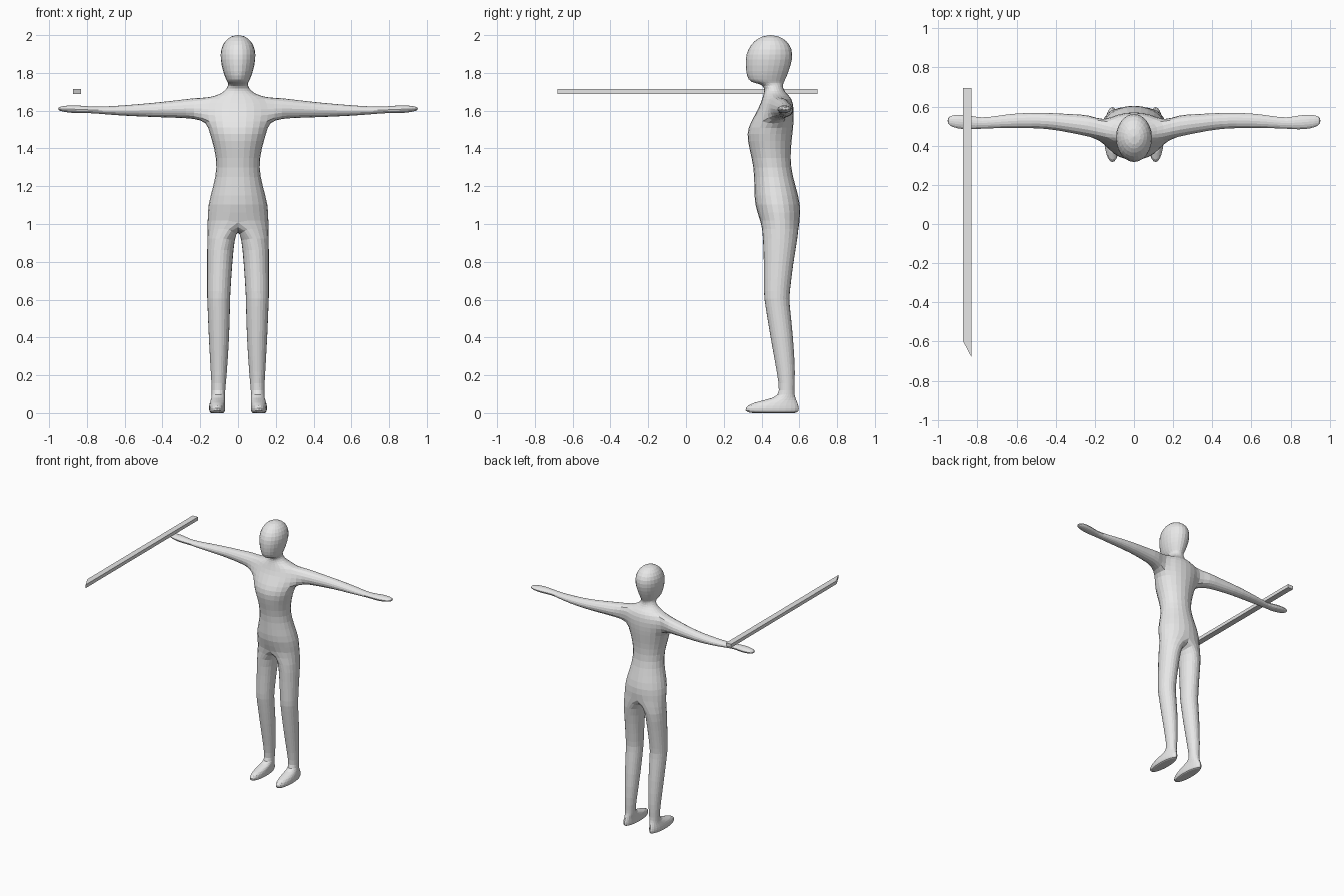
import bpy
import bmesh
from math import sin, cos, pi

if "Cube" in bpy.data.objects:
    bpy.data.objects.remove(bpy.data.objects["Cube"])

# Single grey used by everything
grey = bpy.data.materials.new("plain_grey")
grey.use_nodes = True
grey.diffuse_color = (0.8, 0.8, 0.8, 1)
grey.node_tree.nodes["Principled BSDF"].inputs["Base Color"].default_value = (0.8, 0.8, 0.8, 1)


def make_object(name, bm):
    bmesh.ops.recalc_face_normals(bm, faces=bm.faces)
    mesh = bpy.data.meshes.new(name)
    bm.to_mesh(mesh)
    bm.free()
    mesh.materials.append(grey)
    obj = bpy.data.objects.new(name, mesh)
    bpy.context.collection.objects.link(obj)
    return obj


def skin(bm, a, b, closed=True):
    """Join two equal rings of vertices with quads."""
    n = len(a)
    for i in range(n if closed else n - 1):
        j = (i + 1) % n
        bm.faces.new((a[i], a[j], b[j], b[i]))


def cap(bm, ring, tip, closed=True):
    """Close a ring with a fan of triangles."""
    v = bm.verts.new(tip)
    n = len(ring)
    for i in range(n if closed else n - 1):
        bm.faces.new((ring[i], ring[(i + 1) % n], v))


SEG = 6          # steps in half a body ring
SWELL = 1.045    # offsets the shrinkage of subdivision

bm = bmesh.new()

# Torso, neck and head: height, half width, front, back
trunk = [
    (1.02, .160, .395, .602), (1.10, .160, .362, .608), (1.20, .130, .362, .580),
    (1.30, .109, .360, .553), (1.40, .124, .335, .554), (1.48, .150, .320, .564),
    (1.54, .164, .342, .570), (1.61, .180, .385, .572), (1.668, .150, .405, .560),
    (1.69, .085, .412, .530), (1.72, .056, .418, .512), (1.742, .050, .395, .514),
    (1.75, .055, .340, .518), (1.78, .070, .322, .532), (1.84, .088, .315, .556),
    (1.90, .095, .317, .566), (1.95, .083, .342, .552), (1.988, .052, .385, .510),
]
rings = []
for z, w, front, back in trunk:
    mid, depth = (front + back) / 2, (back - front) / 2 * SWELL
    rings.append([bm.verts.new((w * SWELL * sin(pi * i / SEG) if 0 < i < SEG else 0,
                                mid - depth * cos(pi * i / SEG), z))
                  for i in range(SEG + 1)])

# Skin the trunk, leaving an opening at the shoulder
LOW = 6
for r in range(len(rings) - 1):
    if r in (LOW, LOW + 1):
        skin(bm, rings[r][:3], rings[r + 1][:3], False)
        skin(bm, rings[r][4:], rings[r + 1][4:], False)
    else:
        skin(bm, rings[r], rings[r + 1], False)
cap(bm, rings[-1], (0, .447, 2.005), False)

# Arm and hand: distance out, front, back, bottom, top
arm = [
    (.23, .447, .560, 1.558, 1.668), (.32, .465, .560, 1.562, 1.655),
    (.45, .490, .570, 1.566, 1.641), (.60, .490, .567, 1.573, 1.628),
    (.70, .490, .552, 1.580, 1.622), (.78, .487, .541, 1.588, 1.621),
    (.84, .482, .555, 1.585, 1.628), (.90, .486, .560, 1.590, 1.628),
    (.945, .502, .552, 1.598, 1.622),
]
low, mid, top = rings[LOW:LOW + 3]
last = [low[2], low[3], low[4], mid[4], top[4], top[3], top[2], mid[2]]
for x, front, back, bottom, upper in arm:
    ring = []
    for k in range(8):
        t = (k - 3) * pi / 4
        ring.append(bm.verts.new((x, (front + back) / 2 + (back - front) * .55 * cos(t),
                                  (bottom + upper) / 2 + (upper - bottom) * .55 * sin(t))))
    skin(bm, last, ring)
    last = ring
cap(bm, last, (.957, .527, 1.61))

# Crotch line closes the hip half ring into a full leg ring
crotch = []
for k in range(1, SEG):
    t = k / SEG
    crotch.append(bm.verts.new((0, .602 + (.395 - .602) * t, 1.02 - .055 * sin(pi * t))))
last = rings[0] + crotch

# Leg and foot: height, inner, outer, front, back
leg = [
    (.93, .018, .163, .408, .592), (.80, .030, .163, .413, .568),
    (.62, .042, .164, .412, .547), (.59, .042, .162, .417, .546),
    (.40, .046, .155, .447, .568), (.20, .060, .143, .485, .579),
    (.11, .069, .138, .497, .572), (.08, .069, .140, .475, .578),
    (.055, .068, .150, .345, .590), (.025, .067, .155, .308, .600),
    (0, .070, .150, .320, .594), (0, .085, .135, .380, .560),
]
for z, inner, outer, front, back in leg:
    ring = []
    for k in range(2 * SEG):
        t = pi * k / SEG
        ring.append(bm.verts.new(((inner + outer) / 2 + (outer - inner) / 2 * SWELL * sin(t),
                                  (front + back) / 2 - (back - front) / 2 * SWELL * cos(t), z)))
    skin(bm, last, ring)
    last = ring
cap(bm, last, (.11, .47, 0))

body = make_object("body", bm)
mirror = body.modifiers.new("mirror", "MIRROR")
mirror.merge_threshold = 0.0005
subdivide = body.modifiers.new("subdivide", "SUBSURF")
subdivide.levels = subdivide.render_levels = 1

# Long bar with a slanted tip, over the right hand
bm = bmesh.new()
outline = [(-.874, .695), (-.83, .695), (-.83, -.68), (-.874, -.597)]
base = [bm.verts.new((x, y, 1.688)) for x, y in outline]
lid = [bm.verts.new((x, y, 1.714)) for x, y in outline]
skin(bm, base, lid)
bm.faces.new(base)
bm.faces.new(lid)
make_object("bar", bm)
